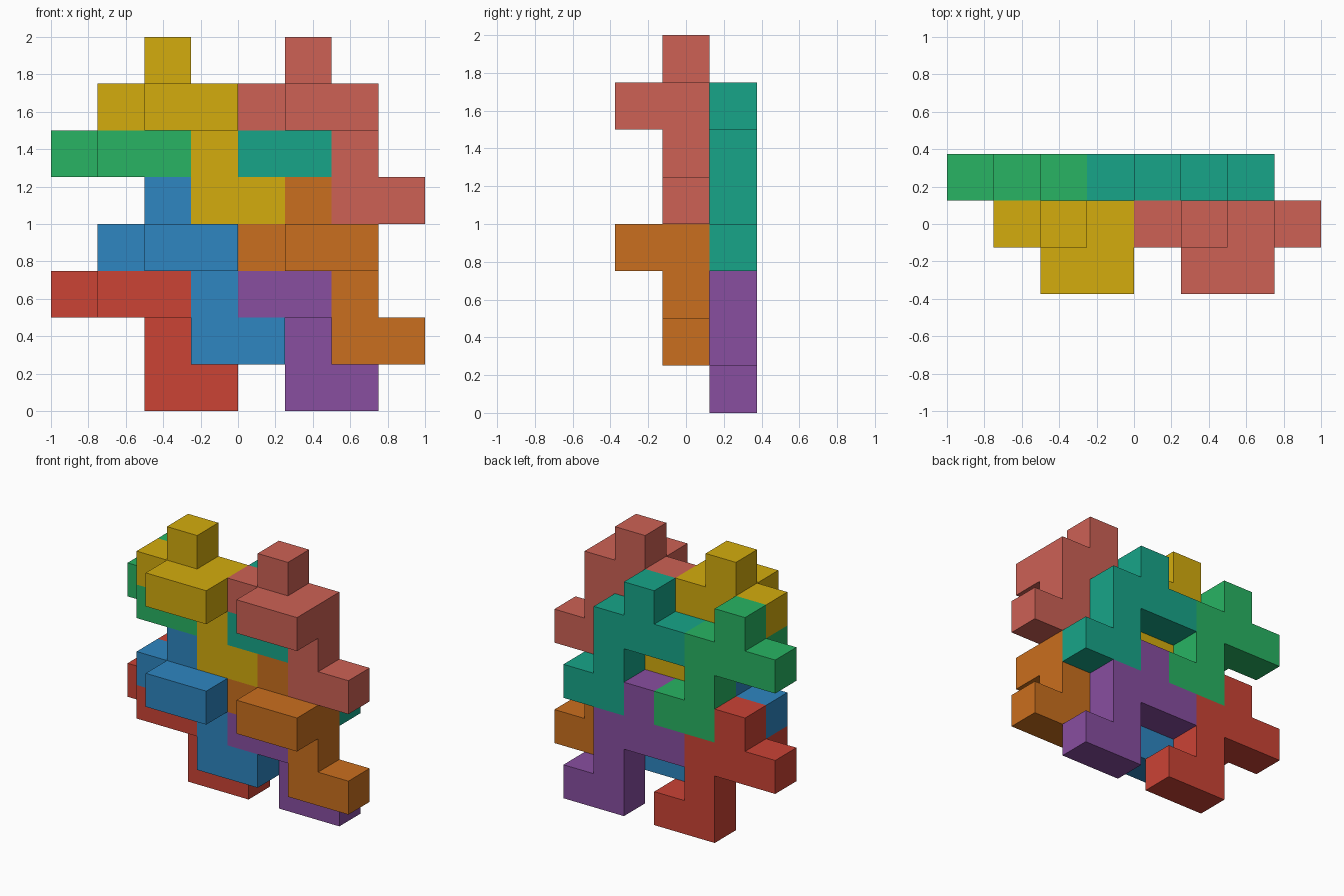
import bpy, bmesh
from mathutils import Vector

if "Cube" in bpy.data.objects:
    bpy.data.objects.remove(bpy.data.objects["Cube"])

U = 0.25  # edge of one cube cell

# One puzzle piece in (x, y, z) cells: bump, arm row, stem, foot, raised front bar
PIECE = {(1, 0, 3), (0, 0, 2), (1, 0, 2), (2, 0, 2), (2, 0, 1),
         (2, 0, 0), (3, 0, 0), (1, -1, 2), (2, -1, 2)}


def linear(hex_code):
    out = []
    for i in (0, 2, 4):
        c = int(hex_code[i:i + 2], 16) / 255
        out.append(c / 12.92 if c <= 0.04045 else ((c + 0.055) / 1.055) ** 2.4)
    return (*out, 1.0)


def piece_mesh():
    # Only the exposed cell walls, merged into clean flat faces
    bm = bmesh.new()
    for cell in PIECE:
        for axis in range(3):
            for s in (-1, 1):
                nb = list(cell)
                nb[axis] += s
                if tuple(nb) in PIECE:
                    continue
                a, b = (axis + 1) % 3, (axis + 2) % 3
                loop = []
                for p, q in ((0, 0), (1, 0), (1, 1), (0, 1))[::s]:
                    v = Vector(cell)
                    v[axis] += s > 0
                    v[a] += p
                    v[b] += q
                    loop.append(bm.verts.new(v * U))
                bm.faces.new(loop)
    bmesh.ops.remove_doubles(bm, verts=bm.verts, dist=1e-4)
    bmesh.ops.dissolve_limit(bm, angle_limit=0.02, verts=bm.verts, edges=bm.edges)
    bmesh.ops.recalc_face_normals(bm, faces=bm.faces)
    me = bpy.data.meshes.new("piece")
    bm.to_mesh(me)
    bm.free()
    return me


# name, colour, corner x, layer y, base z
PIECES = [
    ("back_lower_left_piece", "cb4335", -1.0, 0.125, 0.0),
    ("back_lower_right_piece", "884ea0", -0.25, 0.125, 0.0),
    ("back_upper_left_piece", "28b463", -1.0, 0.125, 0.75),
    ("back_upper_right_piece", "17a589", -0.25, 0.125, 0.75),
    ("front_lower_left_piece", "2e86c1", -0.75, -0.125, 0.25),
    ("front_lower_right_piece", "ca6f1e", 0.0, -0.125, 0.25),
    ("front_upper_left_piece", "d4ac0d", -0.75, -0.125, 1.0),
    ("front_upper_right_piece", "cd6155", 0.0, -0.125, 1.0),
]

base = piece_mesh()
for name, colour, x, y, z in PIECES:
    ob = bpy.data.objects.new(name, base.copy())
    bpy.context.collection.objects.link(ob)
    ob.location = (x, y, z)
    mat = bpy.data.materials.new(name + "_colour")
    mat.diffuse_color = linear(colour)
    mat.use_nodes = True
    mat.node_tree.nodes["Principled BSDF"].inputs["Base Color"].default_value = mat.diffuse_color
    ob.data.materials.append(mat)
bpy.data.meshes.remove(base)
